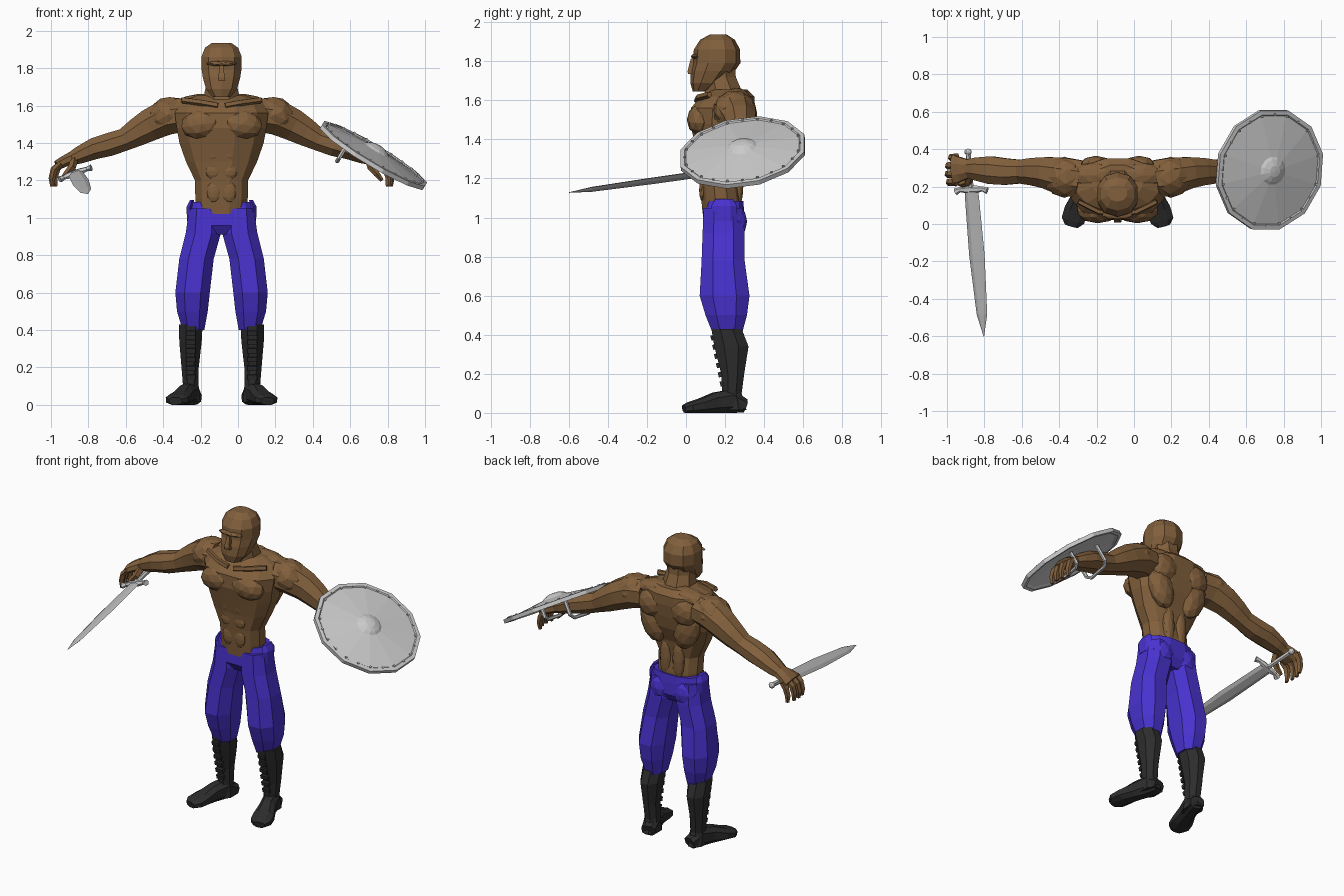
import bpy, bmesh, math
from mathutils import Vector, Matrix

CX = -0.088  # centre plane of the body


def material(name, rgb):
    m = bpy.data.materials.new(name)
    m.diffuse_color = (*rgb, 1)
    return m


SKIN = material("brown skin", (0.22, 0.115, 0.045))
BLUE = material("blue cloth", (0.065, 0.032, 0.62))
BLACK = material("black leather", (0.026, 0.026, 0.026))
STEEL = material("light steel", (0.60, 0.60, 0.60))
BLADE = material("blade steel", (0.50, 0.50, 0.50))


def finish(bm, name, mat, body=True, mirror=False):
    bmesh.ops.recalc_face_normals(bm, faces=bm.faces)
    me = bpy.data.meshes.new(name)
    bm.to_mesh(me)
    bm.free()
    me.materials.append(mat)
    ob = bpy.data.objects.new(name, me)
    bpy.context.collection.objects.link(ob)
    if body:
        ob.location.x = CX
    if mirror:
        ob.modifiers.new("Mirror", 'MIRROR').use_axis[0] = True
    return ob


def loft(name, rings, mat, side, n=8, axis=None, power=1.0, **kw):
    """Skin rings (x, y, z, radius along side, radius across) into a closed body."""
    bm = bmesh.new()
    angles = [2 * math.pi * (i + 0.5) / n for i in range(n)]
    soft = lambda v: math.copysign(abs(v) ** power, v)
    cs = [soft(math.cos(a)) for a in angles]
    sn = [soft(math.sin(a)) for a in angles]
    mc, ms = max(cs), max(sn)
    pts = [Vector(r[:3]) for r in rings]
    loops = []
    for i, r in enumerate(rings):
        t = Vector(axis) if axis else pts[min(i + 1, len(pts) - 1)] - pts[max(i - 1, 0)]
        t.normalize()
        u = Vector(side)
        u = (u - t * u.dot(t)).normalized()
        v = t.cross(u)
        loops.append([bm.verts.new(pts[i] + u * (r[3] * c / mc) + v * (r[4] * s / ms))
                      for c, s in zip(cs, sn)])
    for a, b in zip(loops, loops[1:]):
        for i in range(n):
            j = (i + 1) % n
            bm.faces.new((a[i], a[j], b[j], b[i]))
    bm.faces.new(loops[0])
    bm.faces.new(loops[-1])
    return finish(bm, name, mat, **kw)


def stack(name, rows, mat, n=8, power=1.0, **kw):
    """Horizontal slices: z, centre x, half width, front y, back y."""
    rings = [(x, (f + b) / 2, z, w, (b - f) / 2) for z, x, w, f, b in rows]
    return loft(name, rings, mat, (1, 0, 0), n, (0, 0, 1), power, **kw)


def tube(name, path, r, mat, side=(0, 1, 0), n=6, **kw):
    return loft(name, [(*p, r, r) for p in path], mat, side, n, **kw)


def blob(name, c, r, mat, tilt=0, **kw):
    bm = bmesh.new()
    m = Matrix.Translation(c) @ Matrix.Rotation(tilt, 4, 'Y') @ Matrix.Diagonal((*r, 1))
    bmesh.ops.create_icosphere(bm, subdivisions=2, radius=1, matrix=m)
    return finish(bm, name, mat, **kw)


def block(bm, c, size, rot=Matrix.Identity(4)):
    bmesh.ops.create_cube(bm, size=1, matrix=Matrix.Translation(c) @ rot @ Matrix.Diagonal((*size, 1)))


# Torso, neck and head
stack("torso", [(1.02, 0, .13, .085, .285), (1.10, 0, .14, .078, .283), (1.20, 0, .142, .07, .27),
                (1.30, 0, .19, .06, .285), (1.40, 0, .225, .04, .325), (1.48, 0, .24, .022, .34),
                (1.56, 0, .25, .025, .35), (1.62, 0, .22, .075, .35), (1.655, 0, .13, .13, .315)],
      SKIN, 12, 0.9)
stack("neck", [(1.58, 0, .12, .08, .31), (1.65, 0, .095, .10, .285), (1.72, 0, .08, .09, .255),
               (1.78, 0, .08, .09, .25)], SKIN)
stack("head", [(1.645, 0, .048, .035, .11), (1.69, 0, .083, .022, .19), (1.75, 0, .1, .025, .25),
               (1.79, 0, .106, .035, .278), (1.86, 0, .108, .04, .277), (1.91, 0, .088, .072, .25),
               (1.936, 0, .05, .12, .21)], SKIN, 10, 0.9)
blob("brow", (0, .05, 1.825), (.085, .025, .014), SKIN)
stack("nose", [(1.735, 0, .02, .01, .05), (1.75, 0, .018, .008, .05), (1.815, 0, .009, .025, .05)], SKIN, 4)

# Muscles
for name, c, r, tilt in [
    ("chest_muscle", (.105, .07, 1.50), (.115, .066, .08), .15),
    ("shoulder_muscle", (.285, .25, 1.55), (.115, .11, .097), .45),
    ("shoulder_blade", (.115, .30, 1.53), (.10, .065, .095), .3),
    ("back_muscle", (.12, .285, 1.41), (.085, .058, .14), .3),
    ("neck_slope_muscle", (.12, .26, 1.615), (.13, .07, .048), .1),
    ("lower_back_muscle", (.045, .265, 1.18), (.04, .03, .14), 0),
    ("upper_belly_muscle", (.045, .072, 1.345), (.045, .022, .045), 0),
    ("middle_belly_muscle", (.043, .08, 1.25), (.043, .02, .045), 0),
    ("lower_belly_muscle", (.04, .085, 1.14), (.04, .018, .06), 0),
]:
    blob(name, c, r, SKIN, tilt, mirror=True)
tube("collarbone", [(.02, .055, 1.60), (.10, .065, 1.615), (.21, .12, 1.63)], .014, SKIN, (0, 0, 1), 5, mirror=True)

# Arms
loft("arm", [(.20, .24, 1.55, .10, .09), (.29, .255, 1.54, .10, .095), (.38, .275, 1.498, .083, .086),
             (.45, .28, 1.458, .073, .075), (.52, .28, 1.418, .063, .06), (.60, .28, 1.392, .071, .062),
             (.68, .288, 1.37, .074, .057), (.76, .295, 1.335, .06, .046), (.80, .295, 1.318, .05, .036),
             (.84, .293, 1.302, .065, .03), (.88, .29, 1.28, .078, .026)],
     SKIN, (0, 1, 0), 8, mirror=True)
for i in range(4):
    y = .225 + i * .044
    k = (0, .006, .004, -.012)[i]
    loft("finger", [(.86, y, 1.29, .019, .018), (.892 + k, y, 1.258, .018, .017),
                    (.904 + k, y - .003, 1.21, .016, .015), (.90 + k, y - .005, 1.168, .01, .01)],
         SKIN, (0, 1, 0), 5, mirror=True)
loft("thumb", [(.79, .26, 1.305, .022, .022), (.80, .225, 1.27, .02, .02),
               (.83, .215, 1.235, .016, .016), (.858, .22, 1.20, .01, .01)], SKIN, (0, 1, 0), 5, mirror=True)

# Baggy trousers
stack("trouser_hips", [(1.085, 0, .16, .098, .293), (1.03, 0, .178, .088, .298), (.96, 0, .18, .086, .30),
                       (.91, 0, .10, .12, .27)], BLUE, 12, 0.85)
stack("trouser_leg", [(1.05, .095, .078, .09, .29), (.92, .097, .094, .085, .30), (.78, .134, .092, .08, .30),
                      (.60, .155, .092, .07, .325), (.50, .156, .082, .10, .312), (.40, .15, .058, .14, .285)],
      BLUE, 8, 0.85, mirror=True)
blob("trouser_seat", (.085, .25, .98), (.08, .063, .09), BLUE, mirror=True)
stack("trouser_hip_peak", [(.98, .165, .02, .13, .26), (1.06, .168, .019, .13, .26), (1.095, .158, .01, .15, .24)],
      BLUE, 6, mirror=True)

# Boots with lacing
shaft = [(.43, .164, .063, .13, .285), (.34, .166, .06, .145, .32), (.20, .168, .046, .18, .298),
         (.10, .164, .042, .185, .285), (.015, .163, .05, .17, .31)]
stack("boot_shaft", shaft, BLACK, 8, mirror=True)
loft("boot_foot", [(.148, .30, .035, .042, .035), (.168, .225, .06, .048, .06), (.195, .15, .052, .048, .052),
                   (.222, .075, .036, .062, .036), (.238, .02, .027, .062, .027), (.246, -.01, .02, .035, .02)],
     BLACK, (1, .4, 0), 8, power=0.8, mirror=True)
bm = bmesh.new()
for i in range(6):
    block(bm, (.165, .187 - i * .0095, .15 + i * .047), (.05, .025, .026), Matrix.Rotation(.25, 4, 'X'))
finish(bm, "boot_laces", BLACK, mirror=True)

# Round shield: a twelve sided shallow cone with rim, boss and rivets
N = Vector((.6, -.17, 1)).normalized()
SC = Vector((.725, .29, 1.335))
U = (Vector((0, 1, 0)) - N * N.y).normalized()
V = N.cross(U)
profile = [(.028, .002), (-.002, .285), (-.014, .30), (-.014, .32), (.01, .32), (.012, .298),
           (.006, .292), (.035, .075), (.046, .06), (.058, .03), (.06, .004)]
loft("shield", [(*(SC + N * h), r, r) for h, r in profile], STEEL, U, 12, N, body=False)
bm = bmesh.new()
basis = Matrix((U, V, N)).transposed().to_4x4()
for i in range(24):
    a = 2 * math.pi * i / 24
    block(bm, SC + (U * math.cos(a) + V * math.sin(a)) * .299 + N * .012, (.011, .011, .01), basis)
finish(bm, "shield_rivets", STEEL, body=False)
for name, s, drop, w in [("shield_grip", -.06, .075, .075), ("shield_strap", .15, .12, .095)]:
    o = SC + V * s
    tube(name, [o - U * w + N * .015, o - U * w - N * drop * .8, o - U * w * .7 - N * drop,
                o + U * w * .7 - N * drop, o + U * w - N * drop * .8, o + U * w + N * .015],
         .011, STEEL, V, 6, body=False)

# Sword
G, TIP = Vector((-.87, .185, 1.238)), Vector((-.803, -.60, 1.128))
D = TIP - G
W = Vector((.94, 0, .34)).normalized()
W = (W - D.normalized() * W.dot(D.normalized())).normalized()
T = D.normalized().cross(W)
loft("sword_blade", [(*(G + D * f), t, w) for f, t, w in
                     [(0, .011, .038), (.06, .011, .040), (.45, .010, .044), (.85, .008, .030), (1, .001, .002)]],
     BLADE, T, 6, body=False)
loft("sword_guard", [(*(G + W * s + D * f), a, b) for s, f, a, b in
                     [(-.09, .012, .016, .02), (-.065, 0, .011, .013), (-.03, 0, .016, .02), (.03, 0, .016, .02),
                      (.065, 0, .011, .013), (.09, .012, .016, .02)]], STEEL, T, 6, body=False)
tube("sword_handle", [G, G - D * .13, G - D * .25], .014, STEEL, T, 6, body=False)
blob("sword_pommel", G - D * .255, (.02, .018, .02), STEEL, body=False)
